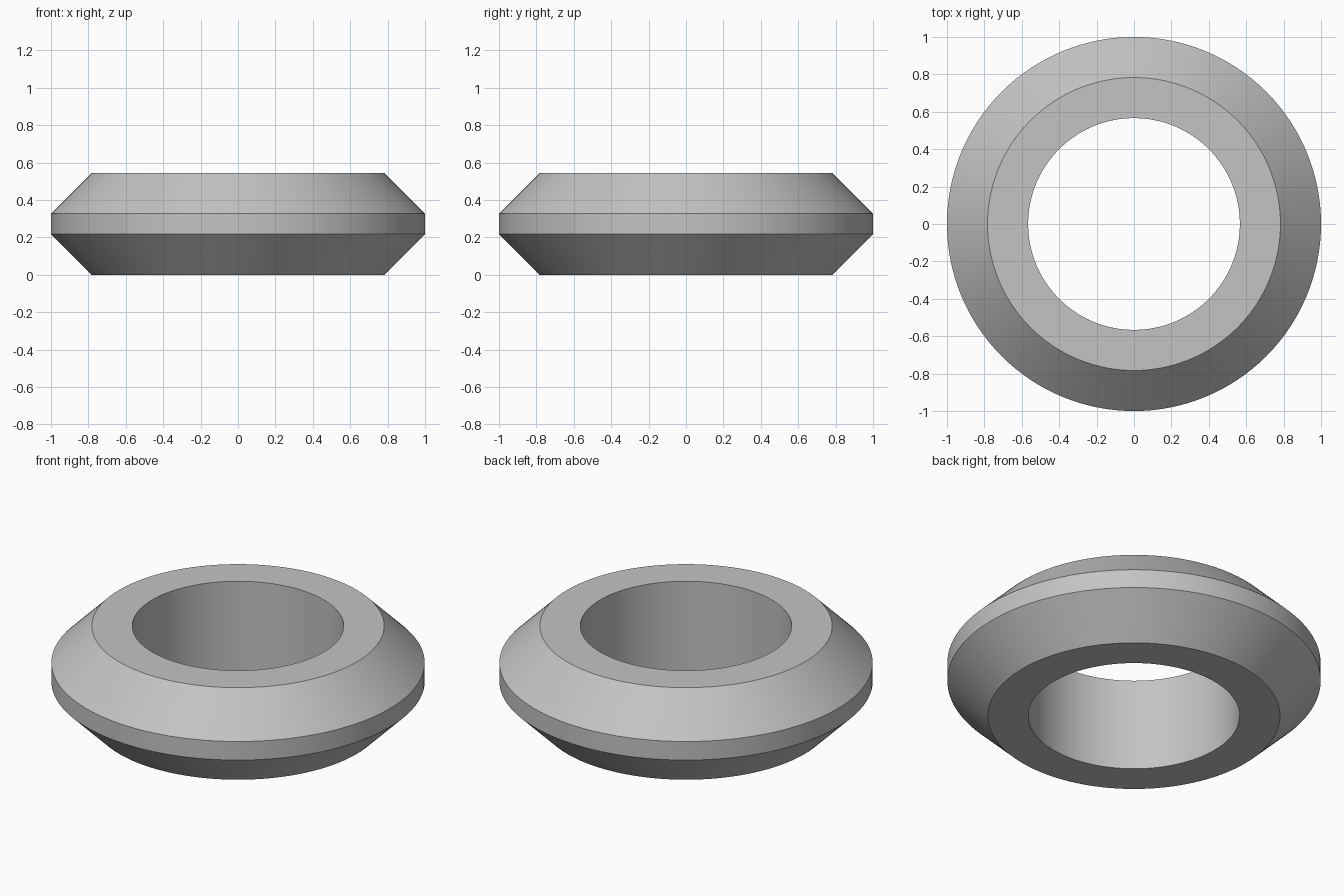
import bpy
import bmesh
from math import cos, sin, tau

cube = bpy.data.objects.get("Cube")
if cube:
    bpy.data.objects.remove(cube, do_unlink=True)

SEGMENTS = 128
HEIGHT = 0.544
CHAMFER = 0.217
BORE, RIM, OUTER = 0.566, 0.783, 1.0

# Plain grey finish
grey = bpy.data.materials.new("light_grey")
grey.use_nodes = True
colour = (0.55, 0.55, 0.55, 1)
grey.diffuse_color = colour
grey.node_tree.nodes["Principled BSDF"].inputs["Base Color"].default_value = colour

# Closed ring cross-section as (radius, height)
profile = [(BORE, 0), (RIM, 0), (OUTER, CHAMFER),
           (OUTER, HEIGHT - CHAMFER), (RIM, HEIGHT), (BORE, HEIGHT)]

# Revolve the cross-section around z
bm = bmesh.new()
rings = []
for i in range(SEGMENTS):
    a = tau * i / SEGMENTS
    rings.append([bm.verts.new((r * cos(a), r * sin(a), z)) for r, z in profile])
for i, ring in enumerate(rings):
    following = rings[(i + 1) % SEGMENTS]
    for j in range(len(profile)):
        k = (j + 1) % len(profile)
        bm.faces.new((ring[j], following[j], following[k], ring[k]))
bmesh.ops.recalc_face_normals(bm, faces=bm.faces)

mesh = bpy.data.meshes.new("chamfered_ring")
bm.to_mesh(mesh)
bm.free()
mesh.materials.append(grey)
ring_object = bpy.data.objects.new("chamfered_ring", mesh)
bpy.context.collection.objects.link(ring_object)

# Smooth round walls with crisp chamfer edges
bpy.ops.object.select_all(action="DESELECT")
ring_object.select_set(True)
bpy.context.view_layer.objects.active = ring_object
bpy.ops.object.shade_smooth_by_angle(angle=0.5)
